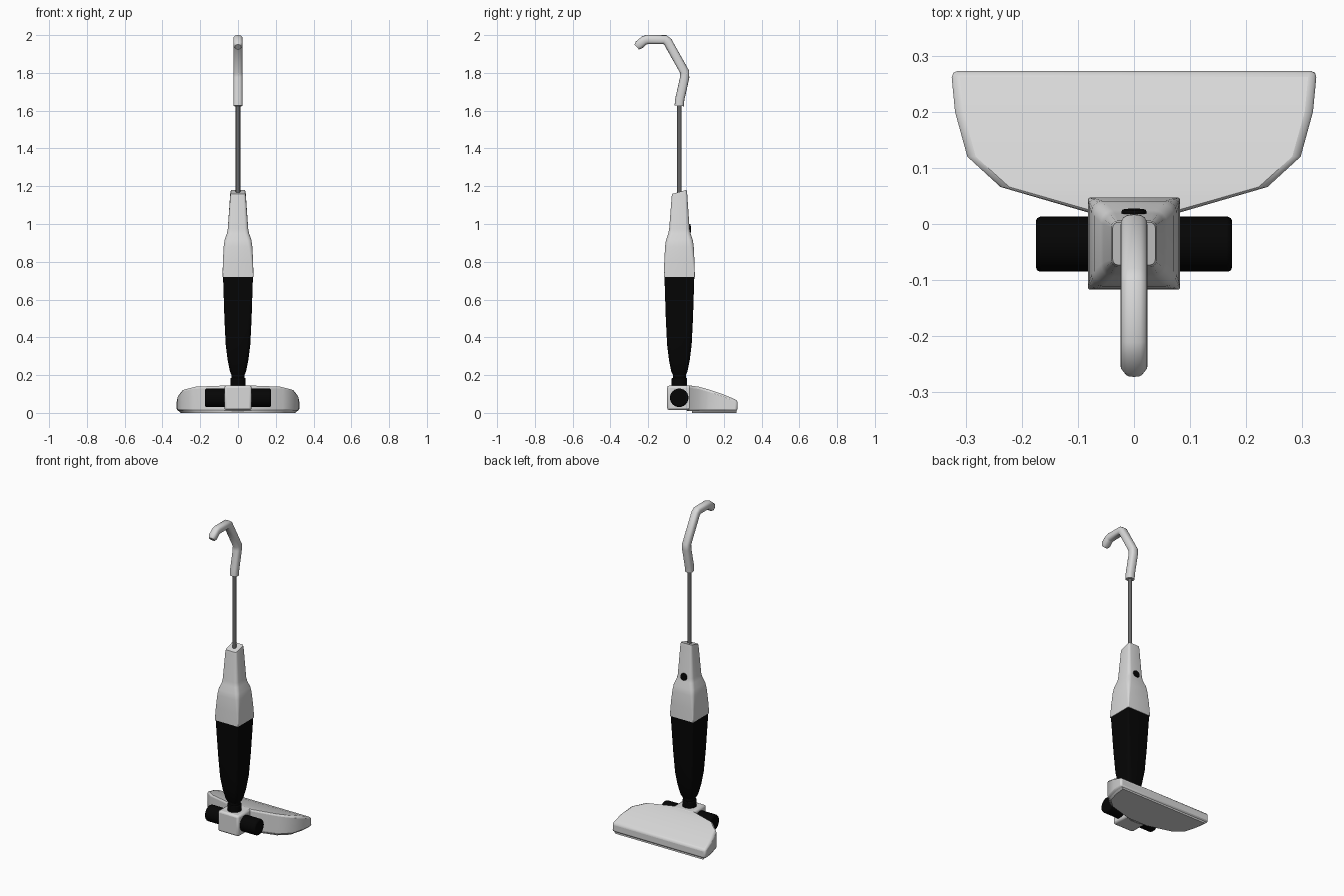
import bpy, bmesh, math
from mathutils import Vector, Matrix

cube = bpy.data.objects.get("Cube")
if cube:
    bpy.data.objects.remove(cube, do_unlink=True)


def material(name, rgb):
    m = bpy.data.materials.new(name)
    m.use_nodes = True
    m.diffuse_color = (*rgb, 1)
    m.node_tree.nodes["Principled BSDF"].inputs["Base Color"].default_value = (*rgb, 1)
    return m


LIGHT = material("light grey", (0.69, 0.69, 0.69))
BLACK = material("black", (0.0015, 0.0015, 0.0015))
DARK = material("dark grey", (0.14, 0.14, 0.14))
AXIS_Y = -0.035   # depth of the upright's centre line


def finish(name, bm, mat, bevel=0, segments=2, angle=35):
    bmesh.ops.recalc_face_normals(bm, faces=bm.faces)
    mesh = bpy.data.meshes.new(name)
    bm.to_mesh(mesh)
    bm.free()
    mesh.materials.append(mat)
    ob = bpy.data.objects.new(name, mesh)
    bpy.context.collection.objects.link(ob)
    if bevel:
        b = ob.modifiers.new("Bevel", "BEVEL")
        b.width, b.segments = bevel, segments
        b.limit_method, b.angle_limit = "ANGLE", math.radians(35)
    bpy.ops.object.select_all(action="DESELECT")
    ob.select_set(True)
    bpy.context.view_layer.objects.active = ob
    bpy.ops.object.shade_smooth_by_angle(angle=math.radians(angle))
    return ob


def loft(name, rings, mat, **kw):
    """Skin a list of equal-length point rings and cap both ends."""
    bm = bmesh.new()
    loops = [[bm.verts.new(p) for p in ring] for ring in rings]
    n = len(loops[0])
    for a, b in zip(loops, loops[1:]):
        for i in range(n):
            j = (i + 1) % n
            bm.faces.new((a[i], a[j], b[j], b[i]))
    bm.faces.new(loops[0])
    bm.faces.new(loops[-1])
    return finish(name, bm, mat, **kw)


def rounded_square(z, half, radius, tilt=0):
    pts = []
    for corner in range(4):
        base = math.pi / 2 * corner
        cx = math.copysign(half - radius, math.cos(base + math.pi / 4))
        cy = math.copysign(half - radius, math.sin(base + math.pi / 4))
        for k in range(5):
            a = base + k * math.pi / 8
            y = cy + radius * math.sin(a)
            pts.append((cx + radius * math.cos(a), AXIS_Y + y, z + tilt * y))
    return pts


def cylinder(name, centre, radius, depth, axis, mat, sides=24, bevel=0):
    bm = bmesh.new()
    turn = Vector((0, 0, 1)).rotation_difference(Vector(axis)).to_matrix().to_4x4()
    bmesh.ops.create_cone(bm, cap_ends=True, segments=sides, radius1=radius, radius2=radius,
                          depth=depth, matrix=Matrix.Translation(centre) @ turn)
    return finish(name, bm, mat, bevel=bevel)


def box(name, centre, size, mat, bevel):
    bm = bmesh.new()
    bmesh.ops.create_cube(bm, size=1, matrix=Matrix.Translation(centre) @ Matrix.Diagonal((*size, 1)))
    return finish(name, bm, mat, bevel=bevel)


# Floor head: widening rows with a top that slopes down toward the back
ROWS = [(0, 0.02, 0.144), (0.02, 0.08, 0.145), (0.066, 0.238, 0.139), (0.12, 0.297, 0.124),
        (0.2, 0.319, 0.097), (0.273, 0.326, 0.066)]
loft("floor_head", [[(-w, y, 0.009), (w, y, 0.009), (w, y, h), (-w, y, h)] for y, w, h in ROWS],
     LIGHT, bevel=0.012)
# Sole plate, tapering in toward the floor
loft("sole_plate", [[(0.01 - w, y, 0), (w - 0.01, y, 0), (w, y, 0.011), (-w, y, 0.011)]
                    for y, w in [(r[0] * 0.93 + 0.013, r[1] * 0.965) for r in ROWS[1:]]], LIGHT)

# Pivot block with its cross roller and neck
box("pivot_block", (0, -0.03, 0.08), (0.145, 0.14, 0.13), LIGHT, 0.012)
cylinder("cross_roller", (0, -0.036, 0.08), 0.049, 0.35, (1, 0, 0), BLACK, bevel=0.008)
cylinder("neck_base", (0, AXIS_Y, 0.16), 0.041, 0.05, (0, 0, 1), BLACK, bevel=0.005)
cylinder("neck", (0, AXIS_Y, 0.19), 0.035, 0.05, (0, 0, 1), BLACK)

# Tapered body, lower and upper shells
LOWER = [(0.2, 0.034, 0.02), (0.22, 0.043, 0.022), (0.28, 0.055, 0.022), (0.36, 0.065, 0.02),
         (0.5, 0.072, 0.016), (0.72, 0.079, 0.006)]
loft("lower_body", [rounded_square(*r) for r in LOWER], BLACK)
UPPER = [(0.72, 0.082, 0.004), (0.8, 0.08, 0.012), (0.88, 0.076, 0.02), (0.915, 0.071, 0.022),
         (0.95, 0.059, 0.022), (0.975, 0.054, 0.02), (1.155, 0.041, 0.012, 0.25), (1.17, 0.038, 0.01, 0.28)]
loft("upper_body", [rounded_square(*r) for r in UPPER], LIGHT)
cylinder("power_button", (0, 0.014, 0.977), 0.022, 0.024, (0, 1, 0.08), BLACK, sides=16, bevel=0.003)

# Pole and hooked handle
cylinder("pole", (0, AXIS_Y, 1.4), 0.012, 0.5, (0, 0, 1), DARK, sides=16)
PATH = [Vector((0, y, z)) for y, z in [(-0.036, 1.625), (-0.033, 1.66), (-0.007, 1.775), (-0.007, 1.805),
                                       (-0.097, 1.965), (-0.112, 1.976), (-0.207, 1.976),
                                       (-0.222, 1.971), (-0.25, 1.947), (-0.261, 1.937)]]


def squircle(v):
    return math.copysign(abs(v) ** 0.75, v)


rings = []
for i, p in enumerate(PATH):
    before = (p - PATH[max(i - 1, 0)]).normalized()
    after = (PATH[min(i + 1, len(PATH) - 1)] - p).normalized()
    t = (before + after).normalized()
    side = Vector((0, t.z, -t.y))
    r = 0.017 if i == len(PATH) - 1 else 0.0245
    rings.append([p + Vector((r * squircle(math.cos(a)), 0, 0)) + side * r * squircle(math.sin(a))
                  for a in [k * math.tau / 16 for k in range(16)]])
loft("handle", rings, LIGHT, angle=50)
